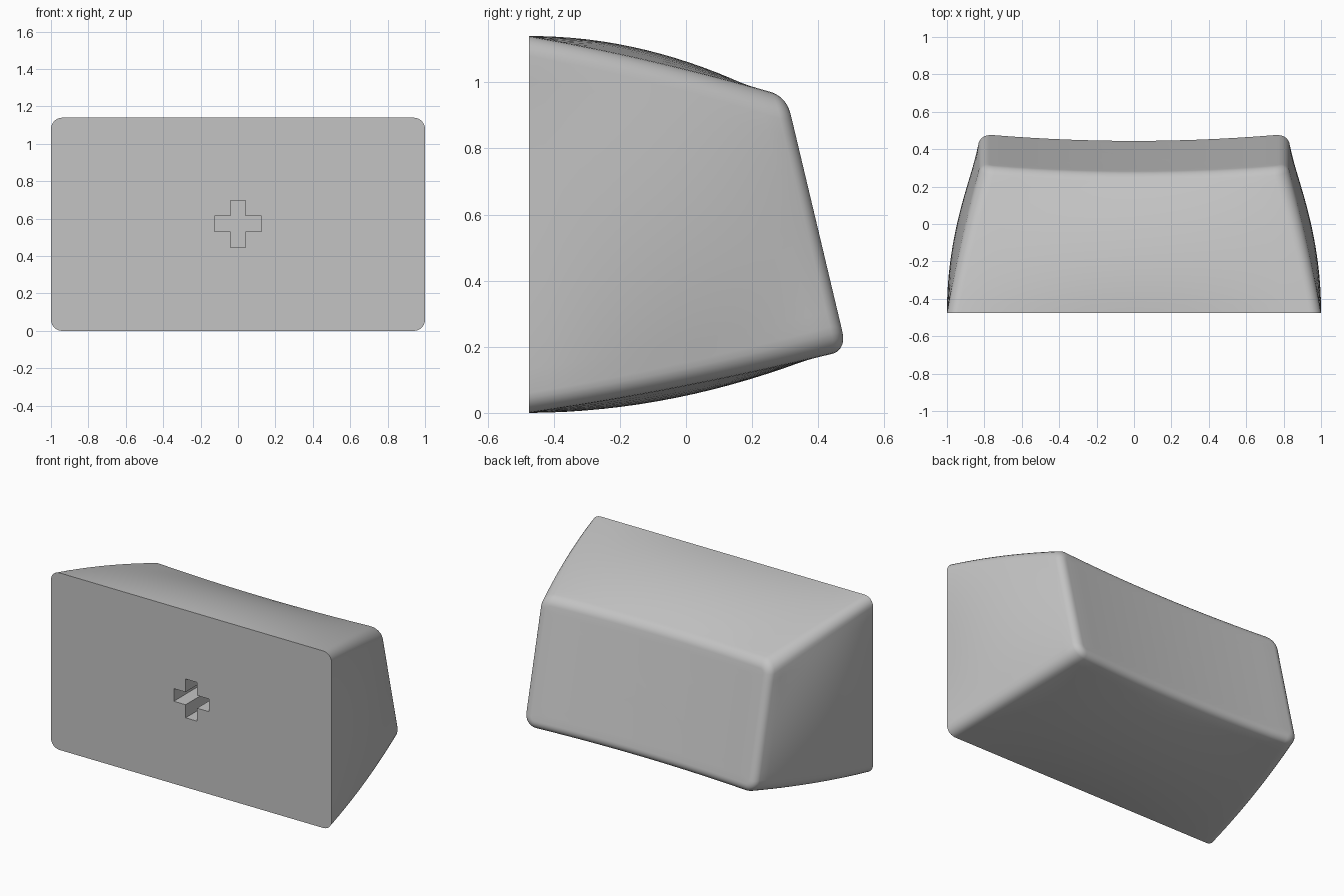
import bpy, bmesh, math

old = bpy.data.objects.get("Cube")
if old:
    bpy.data.objects.remove(old, do_unlink=True)

FRONT = -0.475           # y of the flat base
FILLET = 0.06            # rounding of the rim around the dished face
START = math.radians(20)  # angle at which the walls meet that rounding
EDGE, CORNER = 14, 6     # segments per straight edge and per corner

grey = bpy.data.materials.new("light grey plastic")
grey.use_nodes = True
colour = (0.55, 0.55, 0.55, 1)
grey.diffuse_color = colour
grey.node_tree.nodes["Principled BSDF"].inputs["Base Color"].default_value = colour


def section(t, inset=0.0):
    """Rounded rectangle (x, z) at depth t, with sides bulging between base and rim."""
    taper = 0.75 * t + 0.25 * t * t
    half_x = 1 - 0.17 * taper - inset
    low, high = 0.18 * taper + inset, 1.14 - 0.17 * taper - inset
    half_z, mid_z = (high - low) / 2, (high + low) / 2
    bulge = 0.175 * (taper - t * t)
    r = 0.06 + 0.02 * t - inset
    points = []
    for side in range(4):
        a = side * math.pi / 2
        nx, nz = round(math.cos(a)), round(math.sin(a))
        out, along = (half_x, half_z) if nx else (half_z, half_x)
        # straight edge, bowed outward
        for i in range(EDGE):
            s = 2 * i / EDGE - 1
            o, l = out + bulge * (1 - s * s), s * (along - r)
            points.append((nx * o - nz * l, mid_z + nz * o + nx * l))
        # rounded corner
        for i in range(CORNER):
            b = math.pi / 2 * i / CORNER
            o, l = out - r + r * math.cos(b), along - r + r * math.sin(b)
            points.append((nx * o - nz * l, mid_z + nz * o + nx * l))
    return points


def back_y(x, z):
    """Sloping face with a shallow cylindrical dish."""
    return 0.534 - 0.238 * z - 0.035 * (1 - (x / 0.8) ** 2)


def make_object(name, bm):
    bmesh.ops.recalc_face_normals(bm, faces=bm.faces)
    mesh = bpy.data.meshes.new(name)
    bm.to_mesh(mesh)
    bm.free()
    mesh.materials.append(grey)
    obj = bpy.data.objects.new(name, mesh)
    bpy.context.collection.objects.link(obj)
    return obj


# Key body: walls, rounded rim, dished face
rings = []
rim = section(1)
drop = FILLET * (1 - math.sin(START))
for k in range(17):
    t = k / 16
    rings.append([(x, FRONT + t * (back_y(rx, rz) - drop - FRONT), z)
                  for (x, z), (rx, rz) in zip(section(t), rim)])
for k in range(1, 8):
    a = START + (math.pi / 2 - START) * k / 7
    ring = section(1, FILLET * (math.cos(START) - math.cos(a)))
    rings.append([(x, back_y(x, z) - FILLET * (1 - math.sin(a)), z) for x, z in ring])
mid = 0.575
for k in range(1, 8):
    f = 1 - k / 8
    pts = [(x * f, mid + (z - mid) * f) for x, z in ring]
    rings.append([(x, back_y(x, z), z) for x, z in pts])

bm = bmesh.new()
loops = [[bm.verts.new(p) for p in r] for r in rings]
n = len(rim)
for a, b in zip(loops, loops[1:]):
    for i in range(n):
        j = (i + 1) % n
        bm.faces.new((a[i], a[j], b[j], b[i]))
centre = bm.verts.new((0, back_y(0, mid), mid))
for i in range(n):
    bm.faces.new((loops[-1][i], loops[-1][(i + 1) % n], centre))
bm.faces.new(loops[0])
body = make_object("key_body", bm)

# Cross-shaped stem socket in the base
arm, half = 0.125, 0.041
bm = bmesh.new()
verts = []
for q in range(4):
    c, s = round(math.cos(q * math.pi / 2)), round(math.sin(q * math.pi / 2))
    for u, v in ((arm, -half), (arm, half), (half, half)):
        verts.append(bm.verts.new((u * c - v * s, FRONT - 0.1, 0.572 + u * s + v * c)))
face = bm.faces.new(verts)
new = bmesh.ops.extrude_face_region(bm, geom=[face])["geom"]
bmesh.ops.translate(bm, vec=(0, 0.4, 0),
                    verts=[g for g in new if isinstance(g, bmesh.types.BMVert)])
cutter = make_object("socket_cutter", bm)
cutter.hide_render = True

cut = body.modifiers.new("stem socket", "BOOLEAN")
cut.operation = "DIFFERENCE"
cut.solver = "EXACT"
cut.object = cutter
bpy.ops.object.select_all(action="DESELECT")
bpy.context.view_layer.objects.active = body
body.select_set(True)
bpy.ops.object.modifier_apply(modifier=cut.name)
bpy.data.objects.remove(cutter, do_unlink=True)
bpy.ops.object.shade_smooth_by_angle(angle=math.radians(30))
